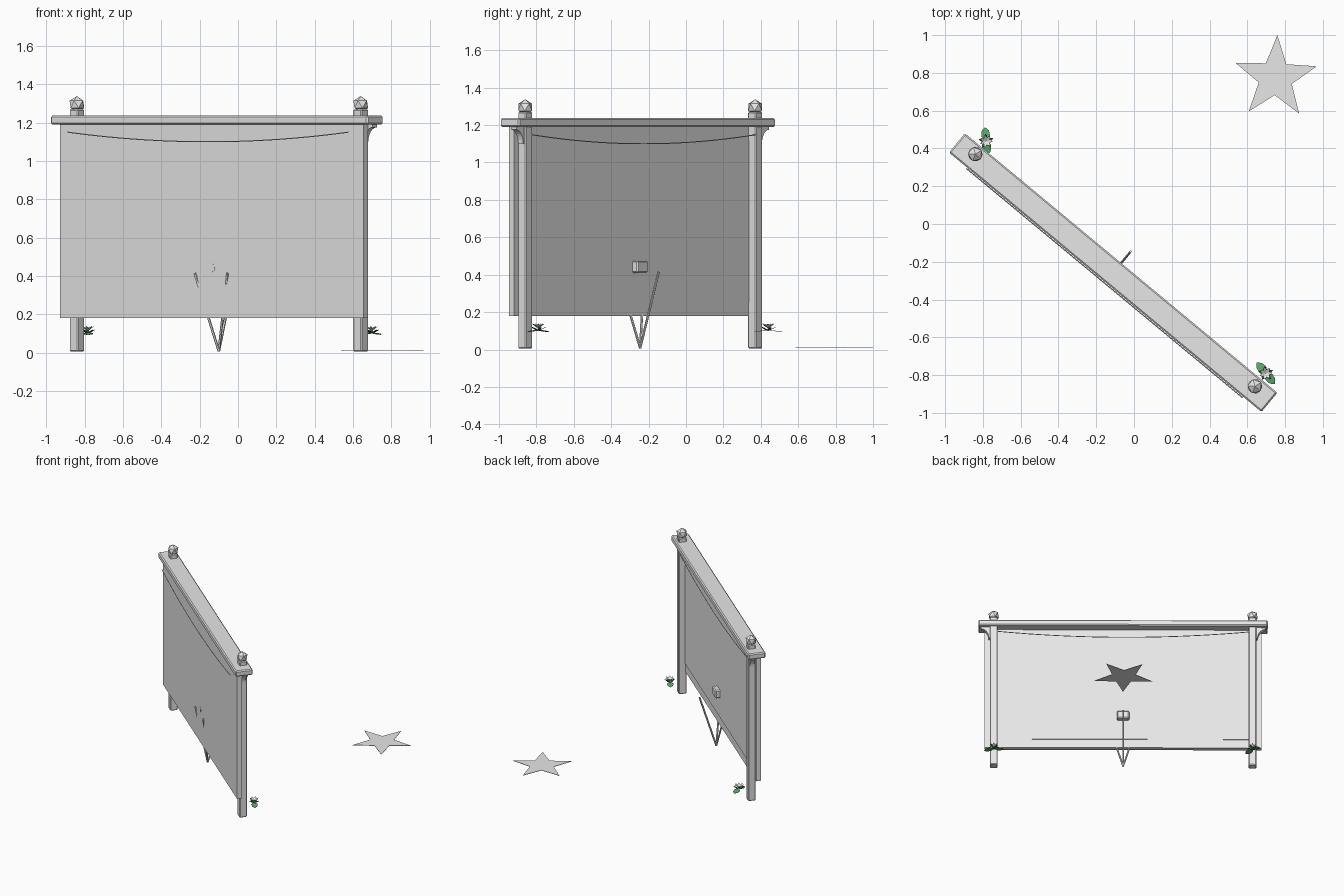
import bpy, bmesh, math
from mathutils import Matrix, Vector

if "Cube" in bpy.data.objects:
    bpy.data.objects.remove(bpy.data.objects["Cube"], do_unlink=True)


def material(name, rgb):
    m = bpy.data.materials.new(name)
    m.use_nodes = True
    m.diffuse_color = (*rgb, 1)
    m.node_tree.nodes["Principled BSDF"].inputs["Base Color"].default_value = (*rgb, 1)
    return m


GREY = material("pale grey", (0.8, 0.8, 0.8))
LEAF = material("leaf green", (0.1, 0.4, 0.14))
DARK = material("deep green", (0.03, 0.15, 0.05))

# Frame of the slanted screen: x runs along the beam, y points to its back
SCREEN = Matrix.Translation((-0.10, -0.245, 0)) @ Matrix.Rotation(math.radians(-39.7), 4, "Z")
POST_X = 0.962


def finish(name, bm, mat=GREY, frame=SCREEN, bevel=0):
    bmesh.ops.recalc_face_normals(bm, faces=bm.faces)
    mesh = bpy.data.meshes.new(name)
    bm.to_mesh(mesh)
    bm.free()
    mesh.materials.append(mat)
    ob = bpy.data.objects.new(name, mesh)
    ob.matrix_world = frame
    bpy.context.collection.objects.link(ob)
    if bevel:
        mod = ob.modifiers.new("bevel", "BEVEL")
        mod.width = bevel
        mod.segments = 1
    return ob


def box(name, size, center, bevel=0):
    bm = bmesh.new()
    bmesh.ops.create_cube(bm, size=1)
    bmesh.ops.scale(bm, vec=size, verts=bm.verts)
    bmesh.ops.translate(bm, vec=center, verts=bm.verts)
    return finish(name, bm, bevel=bevel)


def rod(name, a, b, radius, sides=6):
    a, b = Vector(a), Vector(b)
    bm = bmesh.new()
    turn = (b - a).to_track_quat("Z", "Y").to_matrix().to_4x4()
    bmesh.ops.create_cone(bm, cap_ends=True, segments=sides, radius1=radius, radius2=radius,
                          depth=(b - a).length, matrix=Matrix.Translation((a + b) / 2) @ turn)
    return finish(name, bm)


def extruded(name, points, thickness, place, frame=SCREEN, mat=GREY):
    """Flat outline in local xy, thickened along local z, then placed."""
    bm = bmesh.new()
    face = bm.faces.new([bm.verts.new((x, y, -thickness / 2)) for x, y in points])
    new = bmesh.ops.extrude_face_region(bm, geom=[face])["geom"]
    bmesh.ops.translate(bm, vec=(0, 0, thickness), verts=[v for v in new if isinstance(v, bmesh.types.BMVert)])
    bmesh.ops.transform(bm, matrix=place, verts=bm.verts)
    return finish(name, bm, mat, frame)


def rope(name, y):
    curve = bpy.data.curves.new(name, "CURVE")
    curve.dimensions = "3D"
    curve.bevel_depth = 0.003
    curve.bevel_resolution = 1
    line = curve.splines.new("POLY")
    line.points.add(24)
    for i, p in enumerate(line.points):
        t = i / 12 - 1
        p.co = (0.95 * t, y, 1.10 + 0.05 * t * t, 1)
    curve.materials.append(GREY)
    ob = bpy.data.objects.new(name, curve)
    ob.matrix_world = SCREEN
    bpy.context.collection.objects.link(ob)


# Beam, screen sheet and its backing
box("top_beam", (2.15, 0.132, 0.047), (0, -0.016, 1.213), 0.008)
box("screen_sheet", (2.06, 0.036, 1.01), (0, -0.04, 0.685))
box("screen_backing", (1.88, 0.005, 0.868), (0, -0.02, 0.684))
rope("front_rope", -0.088)
rope("back_rope", 0.025)

# Posts, finials, brackets and plants at both ends
STAND = Matrix.Rotation(math.pi / 2, 4, "X")
for side, label in ((-1, "right"), (1, "left")):
    x = side * POST_X
    box(label + "_post", (0.058, 0.058, 1.265), (x, 0, 0.6375), 0.006)

    bm = bmesh.new()
    bmesh.ops.create_icosphere(bm, subdivisions=1, radius=0.043,
                               matrix=Matrix.Translation((x, 0, 1.295)))
    finish(label + "_finial", bm)

    # Concave quarter-round brace under the beam end
    arc = [(x + side * (0.095 - 0.058 * math.cos(a)), 1.10 + 0.075 * math.sin(a))
           for a in (i * math.pi / 12 for i in range(7))]
    outline = [(x + side * 0.02, 1.10)] + arc + [(x + side * 0.095, 1.192), (x + side * 0.02, 1.192)]
    extruded(label + "_bracket", outline, 0.034, STAND)

    # Leaves spread low behind the post, with a ring of petals above
    base = SCREEN @ Vector((x, 0.09, 0.10))

    def blades(name, count, reach, width, tilt, start, mat, lift):
        shape = [(0, 0), (reach * 0.35, width), (reach * 0.75, width * 0.8),
                 (reach, 0), (reach * 0.75, -width * 0.8), (reach * 0.35, -width)]
        for i in range(count):
            place = (Matrix.Translation(base + Vector((0, 0, lift)))
                     @ Matrix.Rotation(start + i * math.tau / count, 4, "Z")
                     @ Matrix.Rotation(-tilt, 4, "Y"))
            extruded(f"{label}_{name}_{i + 1}", shape, 0.002, place, Matrix(), mat)

    blades("leaf", 2, 0.075, 0.024, -0.15, math.radians(95 if side < 0 else -50), LEAF, 0.005)
    blades("sprig", 5, 0.045, 0.008, 0.45, 0.4, DARK, 0.0)
    blades("petal", 7, 0.04, 0.009, 0.6, 0, GREY, 0.015)

# Small box with a round nose on a three-legged stand
box("stand_box", (0.092, 0.045, 0.065), (0, -0.002, 0.442), 0.008)
rod("box_nose", (0, 0, 0.442), (0, -0.059, 0.442), 0.022, 12)
for i in range(3):
    a = math.pi / 2 + i * math.tau / 3
    rod(f"stand_leg_{i + 1}", (0, 0, 0.008),
        (0.128 * math.cos(a), 0.128 * math.sin(a), 0.415), 0.007)

# Flat ground star
star = []
for i in range(10):
    r = 0.227 if i % 2 == 0 else 0.092
    a = math.radians(87.5 + 36 * i)
    star.append((r * math.cos(a), r * math.sin(a)))
extruded("ground_star", star, 0.003, Matrix.Translation((0.749, 0.774, 0.013)), Matrix())
